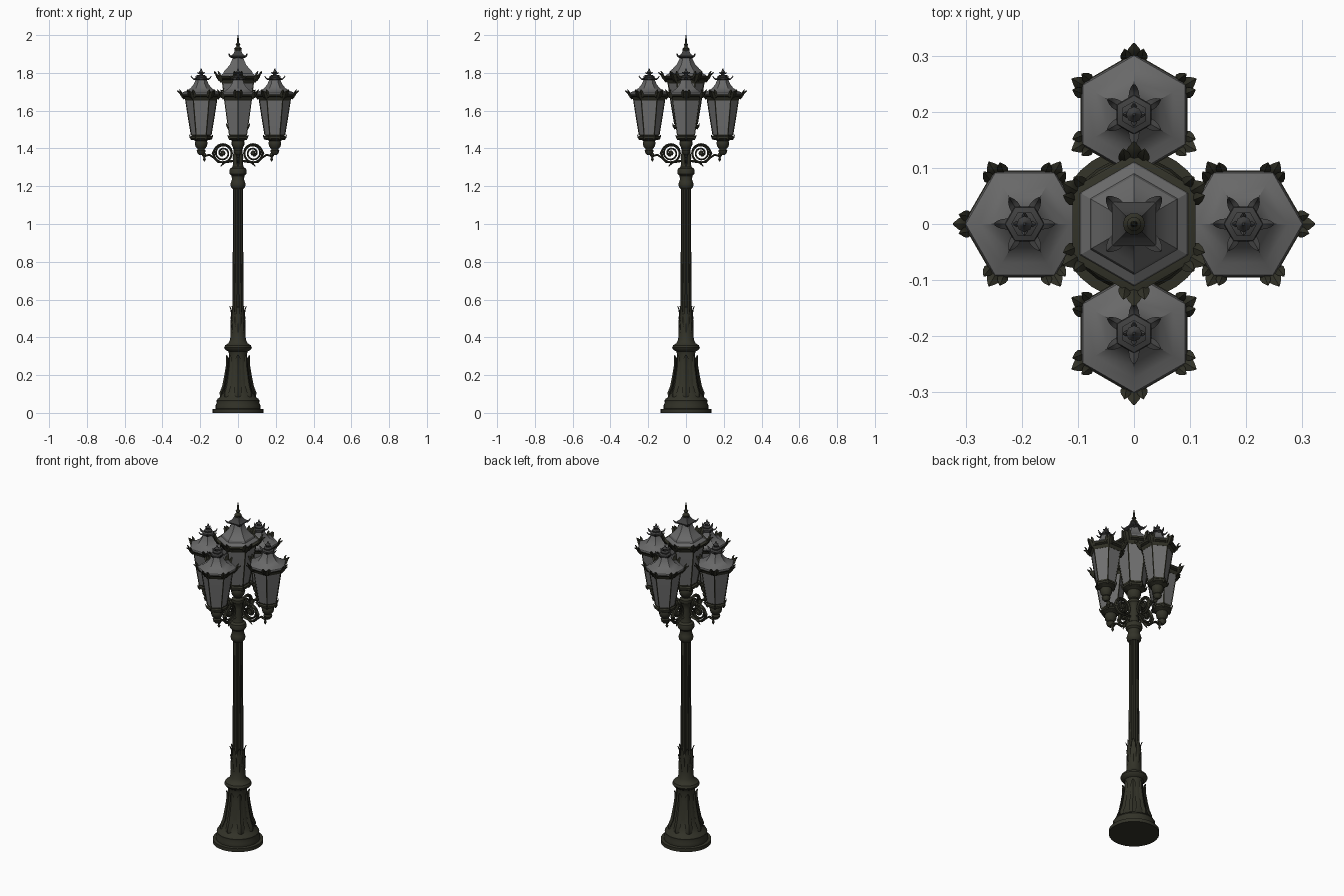
import bpy, bmesh, math
from mathutils import Vector, Matrix

def material(name, c):
    m = bpy.data.materials.new(name)
    m.diffuse_color = (*c, 1)
    return m

IRON = material("dark_olive_iron", (0.032, 0.032, 0.021))
GLASS = material("grey_glass", (0.16, 0.16, 0.16))
ROOF = material("grey_roof", (0.14, 0.14, 0.14))
CROWN = material("charcoal_crown", (0.05, 0.05, 0.05))
TAU = math.tau

def loft(bm, rings, M):
    rows = [[bm.verts.new(M @ p) for p in ring] for ring in rings]
    n = len(rows[0])
    for a, b in zip(rows, rows[1:]):
        for i in range(n):
            bm.faces.new((a[i], a[(i + 1) % n], b[(i + 1) % n], b[i]))
    bm.faces.new(rows[0][::-1])
    bm.faces.new(rows[-1])

def lathe(bm, prof, n=24, M=Matrix(), start=0.0, flute=1.0):
    """Turned profile of (radius, z); flute pulls every second column inwards."""
    rings = []
    for r, z in prof:
        ring = []
        for i in range(n):
            a, k = start + TAU * i / n, r * (flute if i % 2 else 1)
            ring.append(Vector((k * math.cos(a), k * math.sin(a), z)))
        rings.append(ring)
    loft(bm, rings, M)

def sweep(bm, path, angle, M=Matrix(), n=4):
    """Bar or leaf along (radius, z, half width, half thickness) in a vertical plane."""
    out = Vector((math.cos(angle), math.sin(angle), 0))
    side, up = Vector((-out.y, out.x, 0)), Vector((0, 0, 1))
    rings = []
    for i, (r, z, w, t) in enumerate(path):
        p, q = path[max(i - 1, 0)], path[min(i + 1, len(path) - 1)]
        d = Vector((q[0] - p[0], q[1] - p[1])).normalized()
        nor = out * -d.y + up * d.x
        c = out * r + up * z
        rings.append([c + side * w * math.cos(TAU * k / n) + nor * t * math.sin(TAU * k / n)
                      for k in range(n)])
    loft(bm, rings, M)

def finish(bm, name, mat, angle=35):
    bmesh.ops.recalc_face_normals(bm, faces=bm.faces)
    me = bpy.data.meshes.new(name)
    bm.to_mesh(me)
    bm.free()
    me.materials.append(mat)
    me.shade_smooth()
    me.set_sharp_from_angle(angle=math.radians(angle))
    ob = bpy.data.objects.new(name, me)
    bpy.context.collection.objects.link(ob)
    return ob

# Stepped foot and bell-shaped base
bm = bmesh.new()
lathe(bm, [(.135, 0), (.135, .02), (.118, .022), (.118, .04), (.112, .055), (.114, .065),
           (.108, .075), (.092, .085), (.085, .10), (.072, .125), (.066, .16), (.06, .20),
           (.052, .26), (.047, .31), (.052, .325), (.068, .335), (.073, .345), (.068, .358),
           (.052, .368), (.042, .385), (.038, .43), (.036, .47), (.034, .51), (.026, .53)], 32)
finish(bm, "base", IRON)

# Acanthus leaves on the base and round the foot of the pole
bm = bmesh.new()
for i in range(8):
    sweep(bm, [(.088, .075, .012, .006), (.088, .105, .02, .010), (.074, .14, .02, .010),
               (.066, .19, .016, .008), (.057, .25, .014, .007), (.056, .29, .012, .007),
               (.062, .305, .004, .003)], TAU * i / 8)
    sweep(bm, [(.034, .40, .006, .004), (.036, .46, .012, .005), (.033, .51, .013, .004),
               (.036, .545, .010, .003), (.044, .565, .003, .002)], TAU * i / 8)
for i in range(8):
    sweep(bm, [(.032, .44, .008, .004), (.035, .48, .011, .004), (.042, .51, .003, .002)],
          TAU * (i + .5) / 8)
finish(bm, "base_leaves", IRON)

# Fluted pole
bm = bmesh.new()
lathe(bm, [(.031, .50), (.029, .70), (.027, .95), (.026, 1.2)], 24, flute=.86)
finish(bm, "pole", IRON, 25)

# Collar and hub carrying the arms
bm = bmesh.new()
lathe(bm, [(.027, 1.185), (.037, 1.195), (.04, 1.21), (.036, 1.225), (.032, 1.235),
           (.034, 1.255), (.044, 1.265), (.046, 1.28), (.042, 1.293), (.03, 1.302),
           (.025, 1.32), (.028, 1.35), (.024, 1.38), (.026, 1.41), (.034, 1.42),
           (.034, 1.435), (.024, 1.445), (.022, 1.47)], 24)
finish(bm, "hub", IRON)

# Scroll arms, one to each outer lantern
bm = bmesh.new()
for k in range(4):
    a = k * TAU / 4
    spiral = []
    for i in range(37):
        t = i / 36
        ang = -math.pi / 2 - TAU * 2 * (1 - t)
        r = .012 + .037 * t ** .8
        spiral.append((.08 + r * math.cos(ang), 1.375 + r * math.sin(ang), .008, .0055))
    tail = [(.105, 1.328, .008, .006), (.13, 1.352, .008, .006), (.15, 1.366, .008, .006),
            (.172, 1.362, .009, .007), (.19, 1.37, .010, .008), (.195, 1.40, .010, .010)]
    sweep(bm, spiral + tail, a, n=6)
    # outer circle of the scroll, joined to the hub
    sweep(bm, [(.08 + .048 * math.cos(TAU * i / 24), 1.375 + .048 * math.sin(TAU * i / 24),
                .008, .0055) for i in range(25)], a, n=6)
    sweep(bm, [(.02, 1.335, .007, .006), (.05, 1.33, .007, .006), (.08, 1.327, .007, .006)], a)
    # scroll boss and small curling leaves
    M = Matrix.Rotation(a, 4, 'Z') @ Matrix.Translation((.08, 0, 1.375)) @ Matrix.Rotation(math.pi / 2, 4, 'X')
    lathe(bm, [(.008, -.014), (.014, -.008), (.014, .008), (.008, .014)], 10, M)
    sweep(bm, [(.065, 1.33, .007, .005), (.08, 1.318, .008, .005), (.092, 1.305, .002, .002)], a)
    sweep(bm, [(.12, 1.345, .006, .005), (.135, 1.375, .008, .005), (.128, 1.395, .002, .002)], a)
    M = Matrix.Rotation(a, 4, 'Z') @ Matrix.Translation((.178, 0, 0))
    lathe(bm, [(.002, 1.33), (.008, 1.342), (.004, 1.35), (.012, 1.362), (.006, 1.375)], 10, M)
finish(bm, "scroll_arms", IRON)

def lantern(name, M, start):
    """Hexagonal lantern body; local z = 0 is the underside of its cup."""
    def corner(i):
        return start + TAU * i / 6
    bm = bmesh.new()
    lathe(bm, [(.051, .072), (.068, .17), (.082, .262)], 6, M, start)
    finish(bm, name + "_glass", GLASS, 25)
    bm = bmesh.new()
    # cup and lower ring
    lathe(bm, [(.010, -.035), (.02, -.025), (.024, -.012), (.018, -.004), (.03, .01),
               (.034, .03), (.03, .04), (.046, .048)], 12, M)
    lathe(bm, [(.046, .045), (.058, .052), (.058, .062), (.05, .068), (.052, .075)], 6, M, start)
    # rim under the roof
    lathe(bm, [(.082, .255), (.088, .262), (.092, .272), (.106, .278), (.11, .286), (.1, .289)],
          6, M, start)
    for i in range(6):
        a = corner(i)
        sweep(bm, [(.052, .07, .0035, .003), (.0685, .17, .0035, .003), (.083, .265, .0035, .003)], a, M)
        # trefoil leaf at each corner
        sweep(bm, [(.088, .262, .008, .005), (.103, .28, .014, .006), (.112, .295, .013, .005),
                   (.119, .30, .009, .004), (.127, .306, .002, .002)], a, M)
        for s in (-1, 1):
            sweep(bm, [(.092, .268, .005, .004), (.104, .286, .010, .005),
                       (.110, .303, .008, .004), (.117, .312, .002, .002)], a + s * .14, M)
        # drop leaf at the lower ring
        sweep(bm, [(.05, .045, .005, .003), (.057, .058, .008, .004), (.062, .072, .002, .002)], a, M)
    finish(bm, name + "_frame", IRON)

# Four outer lanterns with flared roofs and spiky crowns
for k, side in enumerate(("right", "back", "left", "front")):
    a = k * TAU / 4
    M = Matrix.Translation((.195 * math.cos(a), .195 * math.sin(a), 1.4))
    name = side + "_lantern"
    lantern(name, M, a)
    bm = bmesh.new()
    lathe(bm, [(.109, .284), (.105, .294), (.08, .304), (.055, .32), (.038, .342), (.03, .364)],
          6, M, a)
    finish(bm, name + "_roof", ROOF, 25)
    bm = bmesh.new()
    lathe(bm, [(.03, .36), (.036, .366), (.034, .373), (.022, .378), (.024, .386), (.016, .39)],
          6, M, a)
    lathe(bm, [(.012, .385), (.007, .395), (.014, .403), (.006, .411), (.002, .424)], 8, M)
    for i in range(6):
        sweep(bm, [(.026, .366, .010, .004), (.04, .367, .009, .004), (.048, .374, .006, .003),
                   (.054, .384, .002, .002)], a + TAU * i / 6, M)
    for i in range(4):
        sweep(bm, [(.006, .395, .004, .003), (.014, .397, .005, .003), (.02, .404, .002, .002)],
              a + TAU * i / 4, M)
    finish(bm, name + "_crown", CROWN)

# Taller central lantern
s = math.pi / 2
lantern("central_lantern", Matrix.Translation((0, 0, 1.45)) @ Matrix.Scale(1.15, 4), s)
bm = bmesh.new()
lathe(bm, [(.115, 1.775), (.108, 1.787), (.09, 1.797), (.086, 1.808), (.07, 1.822),
           (.05, 1.843), (.037, 1.868), (.032, 1.884)], 6, start=s)
finish(bm, "central_roof", ROOF, 25)

# Central crown with corner leaves
bm = bmesh.new()
lathe(bm, [(.034, 1.876), (.054, 1.884), (.056, 1.89), (.036, 1.9), (.024, 1.915), (.018, 1.928)],
      4, start=math.pi / 4)
for i in range(4):
    sweep(bm, [(.035, 1.883, .014, .005), (.052, 1.885, .013, .005), (.062, 1.892, .008, .004),
               (.068, 1.902, .002, .002)], math.pi / 4 + TAU * i / 4)
finish(bm, "central_crown", CROWN)

# Finial and spike
bm = bmesh.new()
lathe(bm, [(.018, 1.915), (.02, 1.928), (.012, 1.936), (.008, 1.943), (.013, 1.95),
           (.006, 1.958), (.0045, 1.98), (.002, 2.0)], 10)
finish(bm, "finial", IRON)
